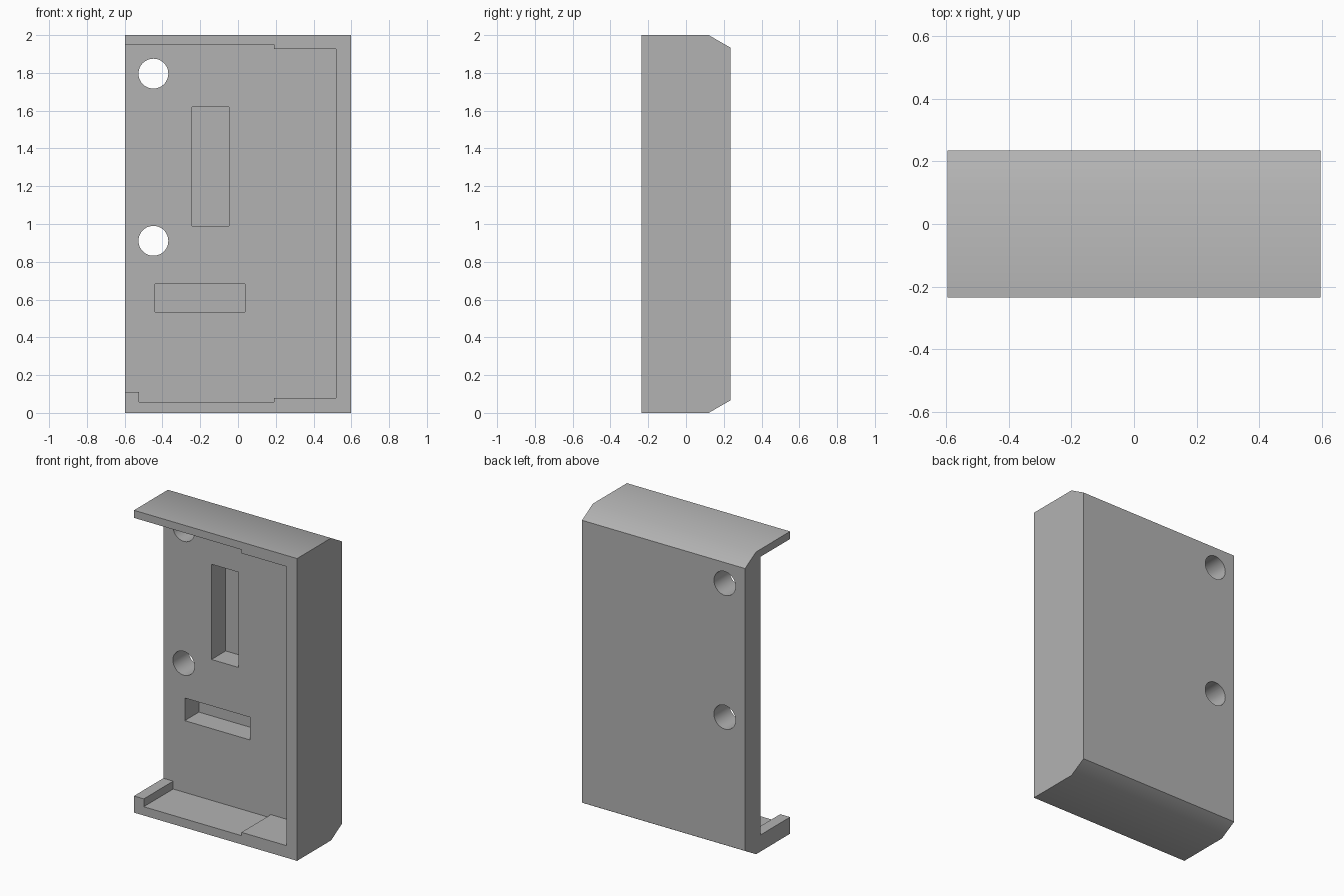
import bpy, bmesh, math
from mathutils import Vector

if "Cube" in bpy.data.objects:
    bpy.data.objects.remove(bpy.data.objects["Cube"], do_unlink=True)

# Overall half sizes and depth levels
W, D, H = 0.597, 0.235, 2.0
PLATE_FRONT, POCKET_FLOOR = 0.072, 0.22

grey = bpy.data.materials.new("plain grey")
grey.use_nodes = True
colour = (0.45, 0.45, 0.45, 1)
grey.diffuse_color = colour
grey.node_tree.nodes["Principled BSDF"].inputs["Base Color"].default_value = colour


def prism(name, points, sweep):
    """Sweep a closed 3D outline along a vector into a solid."""
    bm = bmesh.new()
    face = bm.faces.new([bm.verts.new(p) for p in points])
    result = bmesh.ops.extrude_face_region(bm, geom=[face])
    moved = [v for v in result["geom"] if isinstance(v, bmesh.types.BMVert)]
    bmesh.ops.translate(bm, verts=moved, vec=Vector(sweep))
    bmesh.ops.recalc_face_normals(bm, faces=bm.faces)
    mesh = bpy.data.meshes.new(name)
    bm.to_mesh(mesh)
    bm.free()
    mesh.materials.append(grey)
    obj = bpy.data.objects.new(name, mesh)
    bpy.context.collection.objects.link(obj)
    return obj


def front_cutter(name, outline, y0, y1):
    """Cutter from an x, z outline between two depths."""
    return prism(name, [(x, y0, z) for x, z in outline], (0, y1 - y0, 0))


def rectangle(x0, x1, z0, z1):
    return [(x0, z0), (x1, z0), (x1, z1), (x0, z1)]


# Shell: side profile with bevelled rear edges, swept across the width
side = [(-D, 0), (0.12, 0), (D, 0.066), (D, H - 0.066), (0.12, H), (-D, H)]
housing = prism("housing", [(-W, y, z) for y, z in side], (2 * W, 0, 0))

# Front cavity, open on one side, with a lip and stepped corners
cavity = [(-0.8, 0.11), (-0.525, 0.11), (-0.525, 0.058), (0.19, 0.058),
          (0.19, 0.08), (0.52, 0.08), (0.52, 1.926), (0.19, 1.926),
          (0.19, 1.95), (-0.8, 1.95)]
cutters = [front_cutter("cavity_cutter", cavity, -0.5, PLATE_FRONT)]

# Blind pockets in the back plate
for name, box in (("tall_pocket_cutter", (-0.244, -0.048, 0.99, 1.62)),
                  ("wide_pocket_cutter", (-0.44, 0.037, 0.533, 0.683))):
    cutters.append(front_cutter(name, rectangle(*box), 0, POCKET_FLOOR))

# Round through holes
for name, height in (("upper_hole_cutter", 1.796), ("lower_hole_cutter", 0.911)):
    ring = [(-0.448 + 0.079 * math.cos(math.tau * i / 48),
             height + 0.079 * math.sin(math.tau * i / 48)) for i in range(48)]
    cutters.append(front_cutter(name, ring, 0, 0.5))

# Cut the shell, then discard the cutters
bpy.context.view_layer.objects.active = housing
for cutter in cutters:
    cutter.hide_render = True
    cut = housing.modifiers.new(cutter.name, "BOOLEAN")
    cut.operation = "DIFFERENCE"
    cut.solver = "EXACT"
    cut.object = cutter
    bpy.ops.object.modifier_apply(modifier=cut.name)
    bpy.data.objects.remove(cutter, do_unlink=True)

# Soft rear bevels and hole walls, crisp corners elsewhere
bpy.ops.object.select_all(action="DESELECT")
housing.select_set(True)
bpy.ops.object.shade_smooth_by_angle(angle=math.radians(35))
